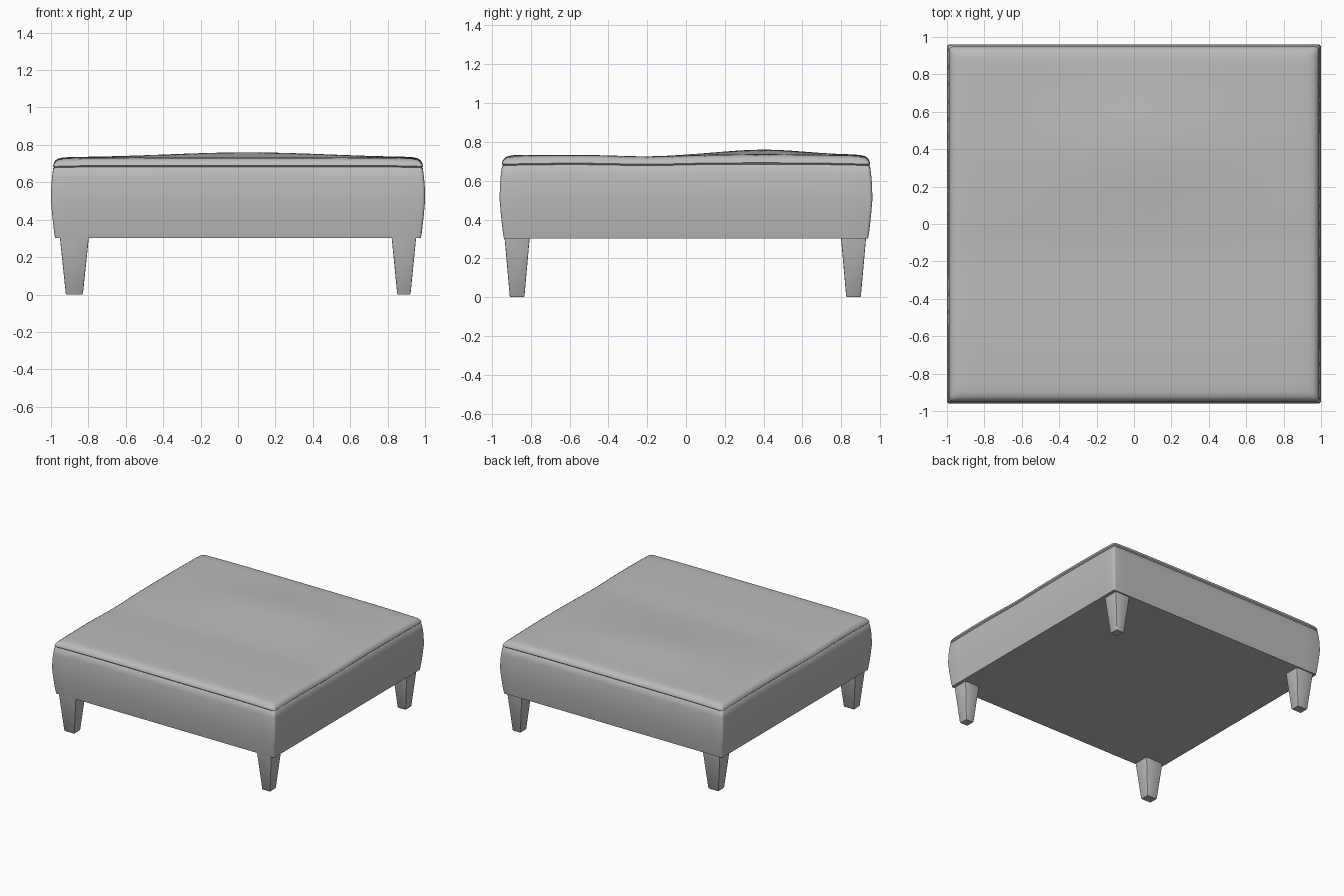
import bpy, bmesh, math

if "Cube" in bpy.data.objects:
    bpy.data.objects.remove(bpy.data.objects["Cube"])

grey = bpy.data.materials.new("grey upholstery")
grey.diffuse_color = (0.5, 0.5, 0.5, 1)
grey.use_nodes = True
grey.node_tree.nodes["Principled BSDF"].inputs["Base Color"].default_value = grey.diffuse_color


def finish(name, bm, angle):
    bmesh.ops.recalc_face_normals(bm, faces=bm.faces[:])
    me = bpy.data.meshes.new(name)
    bm.to_mesh(me)
    bm.free()
    me.materials.append(grey)
    ob = bpy.data.objects.new(name, me)
    bpy.context.collection.objects.link(ob)
    bpy.context.view_layer.objects.active = ob
    ob.select_set(True)
    bpy.ops.object.shade_smooth_by_angle(angle=math.radians(angle))
    ob.select_set(False)


def outline(hx, hy, r, n=20, arc=4):
    """Rounded rectangle, counter-clockwise, n steps along each side."""
    pts = []
    corners = [(1, 1), (-1, 1), (-1, -1), (1, -1)]
    for i, (sx, sy) in enumerate(corners):
        cx, cy = sx * (hx - r), sy * (hy - r)
        for k in range(arc + 1):
            a = math.pi / 2 * (i + k / arc)
            pts.append((cx + r * math.cos(a), cy + r * math.sin(a)))
        tx, ty = corners[(i + 1) % 4]
        a = math.pi / 2 * (i + 1)
        ax, ay = cx + r * math.cos(a), cy + r * math.sin(a)
        bx, by = tx * (hx - r) + r * math.cos(a), ty * (hy - r) + r * math.sin(a)
        for k in range(1, n):
            t = k / n
            pts.append((ax + (bx - ax) * t, ay + (by - ay) * t))
    return pts


def sag(x, y):
    """Soft unevenness of the cushion top."""
    crown = 0.027 * math.exp(-((x - 0.05) / 0.6) ** 2 - ((y - 0.4) / 0.3) ** 2)
    dip = -0.008 * math.exp(-((y + 0.2) / 0.2) ** 2)
    corner = -0.012 * (abs(x) * abs(y)) ** 6
    return crown + dip + corner


# Upholstered body: (inset from widest outline, height, corner radius)
profile = [(0.022, 0.302, 0.012), (0.016, 0.34, 0.014), (0.007, 0.42, 0.015),
           (0.0, 0.50, 0.016), (0.001, 0.57, 0.016), (0.006, 0.63, 0.016),
           (0.012, 0.675, 0.016), (0.020, 0.683, 0.016),   # seam groove
           (0.012, 0.691, 0.018), (0.016, 0.704, 0.02), (0.025, 0.717, 0.024),
           (0.04, 0.726, 0.03), (0.065, 0.731, 0.035), (0.11, 0.733, 0.035)]
rings = [(1.0 - d, 0.96 - d, z, r) for d, z, r in profile]
for k in range(1, 20):
    s = 1 - k / 20
    rings.append((0.89 * s, 0.85 * s, 0.733, 0.035 * s))

bm = bmesh.new()
loops = []
for hx, hy, z, r in rings:
    w = min(max((z - 0.6) / 0.12, 0), 1)
    loops.append([bm.verts.new((x, y, z + w * sag(x, y))) for x, y in outline(hx, hy, r)])
for a, b in zip(loops, loops[1:]):
    for i in range(len(a)):
        j = (i + 1) % len(a)
        bm.faces.new((a[i], a[j], b[j], b[i]))
bm.faces.new(loops[-1])
bm.faces.new(loops[0][::-1])
finish("upholstered_seat", bm, 50)


# Tapered square legs: (name, x, y, half width at top, half width at foot)
legs = [("front_left_leg", -0.875, -0.87, 0.078, 0.046),
        ("front_right_leg", 0.887, -0.87, 0.066, 0.036),
        ("back_left_leg", -0.875, 0.863, 0.078, 0.046),
        ("back_right_leg", 0.887, 0.863, 0.066, 0.036)]
for name, x, y, top, foot in legs:
    bm = bmesh.new()
    rows = []
    for hx, hy, z, r in [(foot - 0.004, 0.034, 0.0, 0.003), (foot, 0.038, 0.006, 0.004),
                         (top, 0.065, 0.31, 0.005)]:
        rows.append([bm.verts.new((x + px, y + py, z))
                     for px, py in outline(hx, hy, r, 1, 2)])
    for a, b in zip(rows, rows[1:]):
        for i in range(len(a)):
            j = (i + 1) % len(a)
            bm.faces.new((a[i], a[j], b[j], b[i]))
    bm.faces.new(rows[0][::-1])
    bm.faces.new(rows[-1])
    finish(name, bm, 40)
